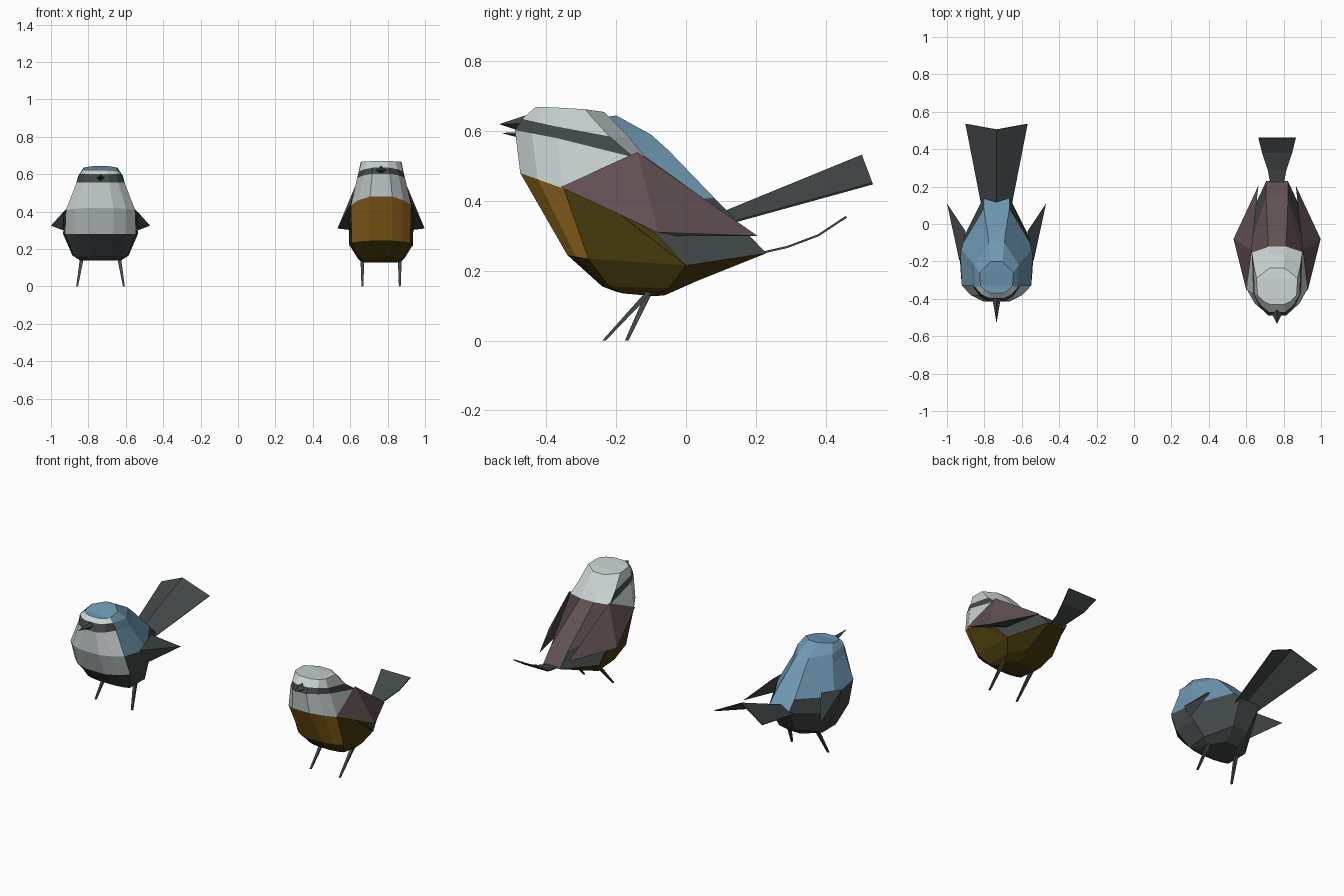
import bpy, bmesh

if "Cube" in bpy.data.objects:
    bpy.data.objects.remove(bpy.data.objects["Cube"])


def mat(name, c):
    m = bpy.data.materials.new(name)
    m.diffuse_color = (*c, 1)
    m.use_nodes = True
    m.node_tree.nodes["Principled BSDF"].inputs["Base Color"].default_value = m.diffuse_color
    return m


WHITE, DARK, BLUE, MAUVE, ORANGE, OLIVE = range(6)
MATS = [mat("pale grey", (0.58, 0.64, 0.64)), mat("charcoal", (0.055, 0.065, 0.065)),
        mat("sky blue", (0.16, 0.32, 0.45)), mat("mauve brown", (0.12, 0.08, 0.085)),
        mat("ochre", (0.34, 0.165, 0.014)), mat("olive", (0.065, 0.044, 0.004))]


def make(name, cx, verts, faces, mats, thick=0):
    """Flat-faced mesh with one material number per face."""
    me = bpy.data.meshes.new(name)
    me.from_pydata([(x + cx, y, z) for x, y, z in verts], [], faces)
    for m in MATS:
        me.materials.append(m)
    for p, i in zip(me.polygons, mats):
        p.material_index = i
    bm = bmesh.new()
    bm.from_mesh(me)
    bmesh.ops.recalc_face_normals(bm, faces=bm.faces)
    bm.to_mesh(me)
    bm.free()
    ob = bpy.data.objects.new(name, me)
    bpy.context.collection.objects.link(ob)
    if thick:
        s = ob.modifiers.new("thickness", 'SOLIDIFY')
        s.thickness, s.offset = thick, 0
    return ob


def body(name, cx, rings, cols):
    """Stacked rings; each has width, then (y, z) of front, cheek, side, back.
    cols gives per band the colours of front, cheek, side, flank, back columns."""
    verts, faces, mats = [], [], []
    for w, *p in rings:
        f, s, m, b = [(p[i], p[i + 1]) for i in (0, 2, 4, 6)]
        g = tuple(u * .6 + v * .4 for u, v in zip(f, s))      # rounds off the front
        half = [(k * w, *q) for k, q in ((.35, f), (.7, g), (.95, s), (1, m), (.35, b))]
        verts += half + [(-x, y, z) for x, y, z in reversed(half)]
    column = (0, 1, 2, 3, 4, 3, 2, 1, 0, 0)
    for r in range(len(rings) - 1):
        for k in range(10):
            a, b = r * 10 + k, r * 10 + (k + 1) % 10
            faces.append((a, b, b + 10, a + 10))
            mats.append(cols[r + 1][column[k]])
    n = len(verts)
    for s, c in ((0, cols[0][0]), (n - 10, cols[-1][0])):   # crown and belly caps
        for k in range(4):
            faces.append((s + k, s + k + 1, s + 8 - k, s + 9 - k))
            mats.append(c)
    make(name, cx, verts, faces, mats)


def wings(name, cx, pts, faces, mats):
    for s, side in ((1, "left"), (-1, "right")):
        make(f"{name}_{side}_wing", cx, [(s * x, y, z) for x, y, z in pts], faces, mats)


def beak(name, cx, y, z, tip, w, up, down):
    v = [(0, y + .01, z + up), (w, y, z), (0, y, z - down), (-w, y, z), tip]
    make(name + "_beak", cx, v, [(0, 1, 4), (1, 2, 4), (2, 3, 4), (3, 0, 4), (0, 1, 2, 3)], [DARK] * 5)


def legs(name, cx, hip, foot):
    for s, side in ((1, "left"), (-1, "right")):
        v = []
        for (x, y, z), r in ((hip, .010), (foot, .005)):
            v += [(s * x + a * r, y + b * r, z) for a, b in ((1, 1), (-1, 1), (-1, -1), (1, -1))]
        f = [(k, (k + 1) % 4, (k + 1) % 4 + 4, k + 4) for k in range(4)] + [(0, 1, 2, 3), (4, 5, 6, 7)]
        make(f"{name}_{side}_leg", cx, v, f, [DARK] * 6)


# ---- blue bird ----
A = -0.735
body("blue_bird_body", A, [
    (.09, -.37, .622, -.33, .622, -.26, .636, -.20, .645),
    (.12, -.395, .60, -.34, .60, -.22, .59, -.10, .59),
    (.135, -.415, .555, -.33, .555, -.20, .53, -.05, .545),
    (.195, -.415, .42, -.33, .41, -.13, .38, .08, .41),
    (.20, -.36, .28, -.28, .28, -.12, .28, .14, .35),
    (.15, -.24, .16, -.22, .16, -.08, .165, .06, .21),
    (.11, -.20, .14, -.18, .14, -.11, .14, -.02, .15)],
    [[BLUE], [WHITE, WHITE, BLUE, BLUE, BLUE], [DARK, DARK, BLUE, BLUE, BLUE],
     [WHITE, WHITE, BLUE, BLUE, BLUE], [WHITE, WHITE, DARK, DARK, BLUE],
     [DARK] * 5, [DARK] * 5])
wings("blue_bird", A, [(.198, -.20, .40), (.165, -.04, .43), (.265, .11, .325), (.20, -.16, .30)],
      [(0, 1, 2), (0, 2, 3), (1, 2, 3), (0, 1, 3)], [DARK] * 4)
make("blue_bird_tail", A, [(-.08, .10, .33), (0, .09, .36), (.08, .10, .33),
                           (-.165, .535, .45), (0, .505, .53), (.165, .535, .45)],
     [(0, 1, 4, 3), (1, 2, 5, 4)], [DARK] * 2, .006)
beak("blue_bird", A, -.40, .58, (0, -.53, .595), .022, .02, .02)
legs("blue_bird", A, (.10, -.10, .15), (.125, -.17, 0))

# ---- ochre bird ----
B = 0.765
body("ochre_bird_body", B, [
    (.11, -.43, .67, -.38, .668, -.29, .663, -.235, .655),
    (.125, -.47, .635, -.38, .615, -.22, .585, -.16, .58),
    (.135, -.49, .603, -.37, .58, -.15, .525, -.12, .53),
    (.17, -.475, .48, -.35, .435, -.20, .375, .15, .335),
    (.165, -.34, .245, -.28, .235, 0, .215, .23, .25),
    (.125, -.24, .155, -.22, .155, -.05, .15, .03, .17),
    (.10, -.20, .14, -.18, .135, -.09, .127, -.06, .13)],
    [[WHITE], [WHITE] * 5, [DARK, DARK, DARK, WHITE, WHITE],
     [WHITE, WHITE, WHITE, MAUVE, MAUVE], [ORANGE, ORANGE, OLIVE, DARK, MAUVE],
     [OLIVE] * 5, [OLIVE] * 5])
# olive flank showing below the wing, cut as a thin plate over the dark side
for s, side in ((1, "left"), (-1, "right")):
    make(f"ochre_bird_{side}_flank", B, [(s * x, y, z) for x, y, z in
         ((.172, -.20, .37), (.168, -.09, .31), (.168, 0, .215))], [(0, 1, 2)], [OLIVE], .004)
wings("ochre_bird", B, [(.163, -.36, .44), (.137, -.14, .54), (.10, .205, .30),
                        (.233, -.08, .31), (.15, -.03, .30)],
      [(0, 3, 1), (1, 3, 2), (0, 4, 2, 3), (0, 1, 2, 4)], [MAUVE, MAUVE, DARK, DARK])
tail = [(.035, .21, .25), (.05, .29, .268), (.08, .38, .302), (.1, .46, .355)]
make("ochre_bird_tail", B, [(s * w, y, z) for w, y, z in tail for s in (-1, 1)],
     [(2 * i, 2 * i + 1, 2 * i + 3, 2 * i + 2) for i in range(3)], [DARK] * 3, .006)
beak("ochre_bird", B, -.465, .622, (0, -.535, .62), .035, .025, .025)
legs("ochre_bird", B, (.10, -.105, .14), (.10, -.235, 0))
